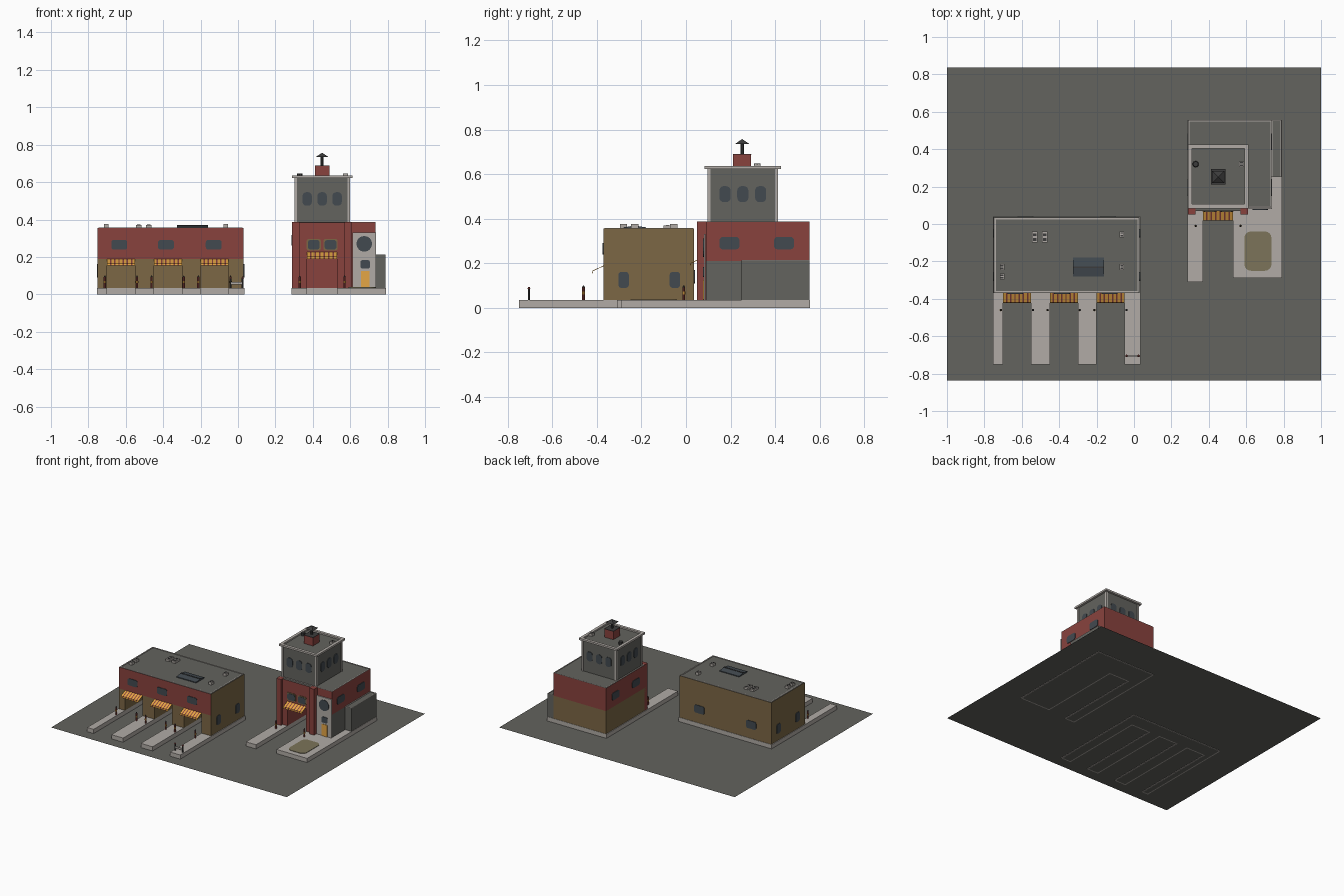
import bpy, bmesh, math
from mathutils import Matrix

if "Cube" in bpy.data.objects:
    bpy.data.objects.remove(bpy.data.objects["Cube"])

COLS = {"asphalt_grey": (.125, .125, .112), "pale_concrete": (.44, .41, .38), "brick_red": (.25, .055, .048),
        "tan_brick": (.20, .135, .06), "amber": (.78, .38, .06), "slate_glass": (.055, .068, .08),
        "olive_lawn": (.20, .175, .10), "dark_metal": (.045, .045, .045)}
MATS = {}
for n, c in COLS.items():
    m = bpy.data.materials.new(n)
    m.diffuse_color = (*c, 1)
    m.use_nodes = True
    m.node_tree.nodes["Principled BSDF"].inputs["Base Color"].default_value = m.diffuse_color
    MATS[n] = m
GREY, PALE, RED, TAN, AMBER, GLASS, LAWN, DARK = COLS


def finish(name, bm, mats, rule=None):
    """Turn a bmesh into an object; rule picks the material of each face."""
    bm.normal_update()
    if rule:
        for f in bm.faces:
            f.material_index = mats.index(rule(f.normal, f.calc_center_median()))
    me = bpy.data.meshes.new(name)
    bm.to_mesh(me)
    bm.free()
    for m in mats:
        me.materials.append(MATS[m])
    ob = bpy.data.objects.new(name, me)
    bpy.context.collection.objects.link(ob)
    return ob


def prism_bm(pts, z0, z1):
    bm = bmesh.new()
    f = bm.faces.new([bm.verts.new((x, y, z0)) for x, y in pts])
    r = bmesh.ops.extrude_face_region(bm, geom=[f])
    for v in r["geom"]:
        if isinstance(v, bmesh.types.BMVert):
            v.co.z = z1
    bmesh.ops.recalc_face_normals(bm, faces=bm.faces)
    return bm


def prism(name, pts, z0, z1, mats, rule=None):
    return finish(name, prism_bm(pts, z0, z1), mats, rule)


def rect(x0, x1, y0, y1):
    return [(x0, y0), (x1, y0), (x1, y1), (x0, y1)]


def box(name, x0, x1, y0, y1, z0, z1, mat):
    return prism(name, rect(x0, x1, y0, y1), z0, z1, [mat])


def rim(name, x0, x1, y0, y1, z0, z1, w, mat):
    """Rectangular kerb around a roof."""
    for i, r in enumerate([(x0, x1, y0, y0 + w), (x0, x1, y1 - w, y1),
                           (x0, x0 + w, y0 + w, y1 - w), (x1 - w, x1, y0 + w, y1 - w)]):
        box(f"{name}_{i}", *r, z0, z1, mat)


def rounded(w, h, r, n=4):
    return [(sx * (w / 2 - r) + r * math.cos(a), sy * (h / 2 - r) + r * math.sin(a))
            for q, (sx, sy) in enumerate([(1, 1), (-1, 1), (-1, -1), (1, -1)])
            for a in [math.pi / 2 * (q + k / n) for k in range(n + 1)]]


def plate(name, w, h, r, loc, turn, mat, t=.004):
    """Rounded plate on a wall; turn 0 front, 90 right, 180 back, 270 left."""
    bm = prism_bm(rounded(w, h, r), -.004, t)
    bm.transform(Matrix.Translation(loc) @ Matrix.Rotation(math.radians(turn), 4, 'Z')
                 @ Matrix.Rotation(math.pi / 2, 4, 'X'))
    return finish(name, bm, [mat])


def cone(name, x, y, z0, z1, r0, r1, n, mat, turn=0):
    bm = bmesh.new()
    bmesh.ops.create_cone(bm, cap_ends=True, segments=n, radius1=r0, radius2=r1, depth=z1 - z0,
                          matrix=Matrix.Translation((x, y, (z0 + z1) / 2)) @ Matrix.Rotation(turn, 4, 'Z'))
    return finish(name, bm, [mat])


def slab(name, pts):
    """Pavement whose open underside shows only a kerb ring."""
    bm = prism_bm(pts, 0, .035)
    bottom = [f for f in bm.faces if f.normal.z < -.5]
    bmesh.ops.inset_region(bm, faces=bottom, thickness=.012)
    bmesh.ops.delete(bm, geom=bottom, context='FACES')
    return finish(name, bm, [PALE])


def awning(name, x0, x1, y, z):
    """Striped sloping canopy with a short valance."""
    bm = bmesh.new()
    edges, red = [x0], []
    for i in range(13):
        edges.append(edges[-1] + (x1 - x0) / 20 * (1 if i % 2 else 2))
    rows = [[bm.verts.new((x, y - dy, z - dz)) for x in edges] for dy, dz in [(0, 0), (.05, .024), (.052, .036)]]
    for a, b in zip(rows, rows[1:]):
        for i in range(13):
            bm.faces.new((a[i], b[i], b[i + 1], a[i + 1])).material_index = i % 2
    ob = finish(name, bm, [AMBER, RED])
    ob.modifiers.new("thickness", 'SOLIDIFY').thickness = .003


def bollard(x, y):
    cone("bollard", x, y, .035, .092, .006, .006, 8, RED)
    cone("bollard_band", x, y, .06, .072, .0068, .0068, 8, AMBER)
    cone("bollard_cap", x, y, .092, .1, .006, .002, 8, DARK)


def roof_vent(x, y, w, d, z, h=.02):
    box("vent", x - w / 2, x + w / 2, y - d / 2, y + d / 2, z, z + h, PALE)
    for s in (-1, 1):
        box("vent_slot", x - w * .3, x + w * .3, y + s * d * .22 - d * .12, y + s * d * .22 + d * .12,
            z + h, z + h + .002, DARK)


# ground sheet
bm = bmesh.new()
bm.faces.new([bm.verts.new((x, y, .003)) for x, y in rect(-1, 1, -.8375, .8375)])
finish("ground", bm, [GREY])

# --- long garage hall: comb-shaped footprint leaves three open bays ---
BAYS = [(-.70, -.55), (-.45, -.30), (-.20, -.05)]


def comb(x0, x1, y0, y1, yin):
    p = [(x0, y1), (x0, y0)]
    for a, b in BAYS:
        p += [(a, y0), (a, yin), (b, yin), (b, y0)]
    return p + [(x1, y0), (x1, y1)]


slab("hall_pavement", comb(-.755, .035, -.75, .04, -.08))
prism("hall_lower_walls", comb(-.75, .03, -.37, .037, -.081), .035, .19, [TAN])
prism("hall_upper_walls", rect(-.75, .03, -.37, .037), .19, .355, [TAN, RED, GREY],
      lambda n, c: GREY if n.z > .5 else RED if n.y < -.5 else TAN)
rim("hall_roof_rim", -.745, .025, -.365, .032, .355, .358, .007, PALE)
for (a, b), wx in zip(BAYS, (-.635, -.385, -.13)):
    awning("hall_awning", a, b, -.37, .19)
    plate("hall_front_window", .085, .052, .014, (wx, -.37, .265), 0, GLASS)
    bollard(a - .012, -.46)
    bollard(b + .01, -.46)
for y in (-.28, -.05):
    plate("hall_right_window", .047, .072, .014, (.03, y, .125), 90, GLASS)
    plate("hall_left_window", .047, .072, .014, (-.75, y, .125), 270, GLASS)
for x in (-.14, -.58):
    plate("hall_back_window", .085, .06, .014, (x, .037, .14), 180, GLASS)

# hall roof: skylight and vents
bm = bmesh.new()
ends = [[bm.verts.new((x, y, z)) for y, z in [(-.28, .355), (-.28, .361), (-.23, .369), (-.18, .361), (-.18, .355)]]
        for x in (-.325, -.16)]
bm.faces.new(ends[0][::-1])
bm.faces.new(ends[1])
for i in range(4):
    bm.faces.new((ends[0][i], ends[0][i + 1], ends[1][i + 1], ends[1][i]))
bmesh.ops.recalc_face_normals(bm, faces=bm.faces)
finish("skylight", bm, [GLASS])
box("skylight_ridge", -.325, -.16, -.234, -.226, .36, .371, DARK)
for x in (-.53, -.478):
    roof_vent(x, -.07, .03, .06, .355, .015)
for x, y in [(-.065, -.055), (-.065, -.23), (-.705, -.23), (-.705, -.28)]:
    roof_vent(x, y, .025, .032, .355)

# rail on the last pavement finger
for x in (-.04, .025):
    cone("rail_post", x, -.705, .035, .085, .005, .005, 8, DARK)
    cone("rail_knob", x, -.705, .085, .094, .007, .003, 8, RED)
box("rail_board", -.04, .025, -.708, -.702, .052, .066, PALE)

# --- tower station ---
slab("station_pavement", [(.285, .557), (.285, -.31), (.37, -.31), (.37, .37), (.53, .37), (.53, -.29),
                          (.79, -.29), (.79, .557)])
prism("lawn", [(x + .6625, y - .145) for x, y in rounded(.145, .21, .035)], .03, .038, [LAWN])
front = [(.37, .07), (.37, .369), (.53, .369), (.53, .07)]


def wall_colour(n, c):
    if n.z > .5:
        return GREY
    if c.z < .21 and (c.y > .55 or c.x < .295):
        return TAN
    return GREY if c.z < .21 and c.x > .73 else RED


outline_end = [(.61, .07), (.61, .09), (.735, .09), (.735, .555), (.29, .555)]
prism("station_lower_walls", [(.29, .07)] + front + outline_end, .035, .21, [RED, TAN, GREY], wall_colour)
prism("station_upper_walls", [(.29, .07)] + outline_end, .21, .385, [RED, TAN, GREY], wall_colour)
rim("station_roof_rim", .292, .735, .09, .555, .385, .388, .006, PALE)
box("annex", .735, .788, .25, .555, .035, .21, GREY)
rim("annex_rim", .735, .788, .25, .555, .21, .214, .005, PALE)
for x in (.29, .57):
    box("front_pilaster", x, x + .04, .05, .09, .035, .387, RED)
awning("station_awning", .37, .53, .07, .225)
for x in (.405, .495):
    plate("bay_window_frame", .076, .062, .012, (x, .07, .265), 0, TAN, .003)
    plate("bay_window", .064, .05, .014, (x, .07, .265), 0, GLASS, .006)
for y in (.195, .44):
    plate("station_right_window", .09, .056, .016, (.735, y, .29), 90, GLASS)
    plate("station_left_window", .09, .056, .016, (.29, y, .29), 270, GLASS)
for x in (.33, .57):
    bollard(x, -.01)

# pale entrance panel with round window and door
box("entrance_panel", .612, .737, .085, .092, .035, .33, PALE).location.y = -.005
plate("round_window", .084, .084, .0419, (.675, .08, .27), 0, GLASS)
plate("small_window", .05, .045, .01, (.68, .08, .16), 0, GLASS)
plate("entrance_door", .046, .09, .004, (.68, .08, .08), 0, AMBER)

# tower
box("tower_walls", .305, .595, .1, .41, .385, .625, GREY)
for x in (.301, .585):
    for y in (.096, .4):
        box("tower_corner", x, x + .014, y, y + .014, .385, .625, PALE)
rim("tower_cornice", .288, .612, .084, .426, .622, .636, .022, PALE)
for k in (-.08, 0, .08):
    for turn in (0, 90, 180, 270):
        a = math.radians(turn)
        half = .145 if turn % 180 else .155
        loc = (.45 + half * math.sin(a) + k * math.cos(a), .255 - half * math.cos(a) + k * math.sin(a), .51)
        plate("tower_window", .05, .072, .02, loc, turn, GLASS)

# tower roof: hatch box, capped flue and vents
box("roof_box", .412, .488, .212, .292, .625, .687, RED)
box("roof_box_lid", .411, .489, .211, .293, .687, .69, DARK)
cone("flue", .45, .252, .69, .74, .008, .008, 8, DARK)
cone("flue_cap", .45, .252, .735, .757, .046, 0, 4, DARK, math.pi / 4)
cone("round_vent", .33, .32, .625, .647, .017, .014, 10, DARK)
roof_vent(.575, .32, .025, .03, .625)
